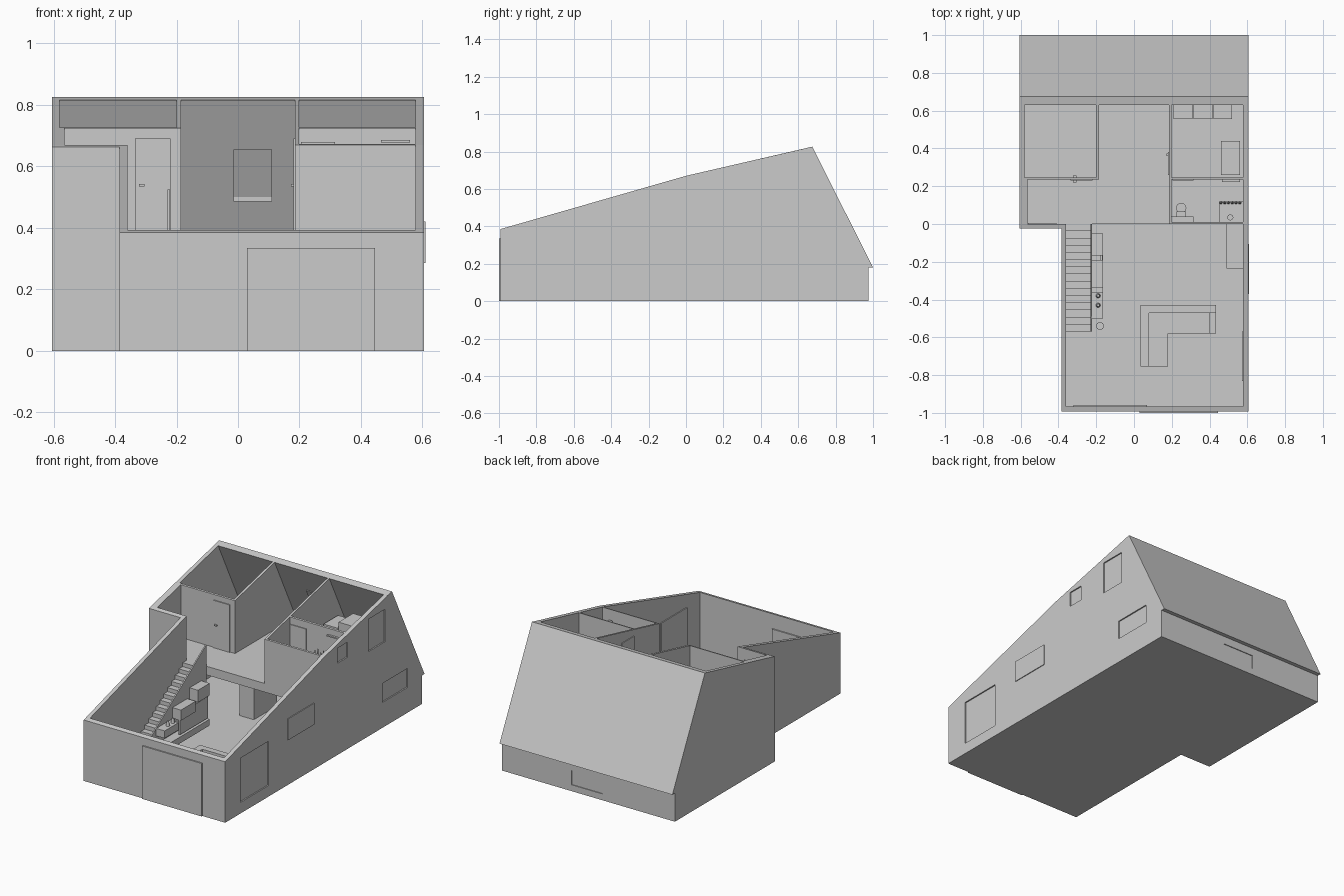
import bpy, bmesh, math
from mathutils import Matrix

old = bpy.data.objects.get("Cube")
if old:
    bpy.data.objects.remove(old, do_unlink=True)

grey = bpy.data.materials.new("plain grey")
grey.use_nodes = True
tone = (0.6, 0.6, 0.6, 1)
grey.diffuse_color = tone
grey.node_tree.nodes["Principled BSDF"].inputs["Base Color"].default_value = tone


def finish(name, bm, smooth=False):
    bmesh.ops.recalc_face_normals(bm, faces=bm.faces)
    for f in bm.faces:
        f.smooth = smooth
    mesh = bpy.data.meshes.new(name)
    bm.to_mesh(mesh)
    bm.free()
    mesh.materials.append(grey)
    ob = bpy.data.objects.new(name, mesh)
    bpy.context.collection.objects.link(ob)
    return ob


def prism(name, x0, x1, outline):
    """Extrude a (y, z) outline along x."""
    bm = bmesh.new()
    face = bm.faces.new([bm.verts.new((x0, y, z)) for y, z in outline])
    new = bmesh.ops.extrude_face_region(bm, geom=[face])["geom"]
    bmesh.ops.translate(bm, vec=(x1 - x0, 0, 0),
                        verts=[v for v in new if isinstance(v, bmesh.types.BMVert)])
    return finish(name, bm)


def box(name, x0, x1, y0, y1, z0, z1):
    return prism(name, x0, x1, [(y0, z0), (y1, z0), (y1, z1), (y0, z1)])


def round_part(name, x, y, z0, z1, r0, r1, sides=16):
    bm = bmesh.new()
    bmesh.ops.create_cone(bm, cap_ends=True, segments=sides, radius1=r0, radius2=r1,
                          depth=z1 - z0, matrix=Matrix.Translation((x, y, (z0 + z1) / 2)))
    return finish(name, bm)


def top(y):
    """Height of the cut line over the walls."""
    return 0.67 + y * (0.287 if y < 0 else 0.231)


def roof_in(z):
    """Inner face of the steep back roof."""
    return 0.63 + (0.815 - z) * 0.5


def sloped_wall(name, x0, x1, y0, y1, z0=0.0):
    line = [(y0, z0), (y1, z0), (y1, top(y1))]
    if y0 < 0 < y1:
        line.append((0, top(0)))
    return prism(name, x0, x1, line + [(y0, top(y0))])


def gable_wall(name, x0, x1, y0, z0, outer=False):
    """Side wall running back until it meets the steep roof."""
    if outer:
        back = [(0.975, 0), (0.975, 0.18), (0.995, 0.18), (0.672, 0.825)]
    else:
        back = [(roof_in(z0), z0), (0.63, top(0.63))]
    line = [(y0, z0)] + back
    if y0 < 0:
        line.append((0, top(0)))
    return prism(name, x0, x1, line + [(y0, top(y0))])


def recess(wall, *sizes):
    """Sink a panel into a wall."""
    cutter = box("cutter", *sizes)
    cutter.hide_render = True
    mod = wall.modifiers.new("recess", "BOOLEAN")
    mod.operation, mod.solver, mod.object = "DIFFERENCE", "EXACT", cutter
    bpy.context.view_layer.objects.active = wall
    bpy.ops.object.modifier_apply(modifier=mod.name)
    bpy.data.objects.remove(cutter, do_unlink=True)


FLOOR, UP = 0.015, 0.39

# Ground slab and upper floor
box("ground_floor_front", -0.385, 0.605, -0.992, 0, 0, FLOOR)
box("ground_floor_back", -0.605, 0.605, -0.025, 0.975, 0, FLOOR)
box("upper_floor", -0.58, 0.58, 0, 0.855, 0.335, UP)

# Outer walls
right = gable_wall("right_side_wall", 0.578, 0.605, -0.992, 0, True)
for y0, y1, z0, z1 in ((0.13, 0.23, 0.58, 0.675), (0.44, 0.605, 0.535, 0.74),
                       (-0.84, -0.56, 0.07, 0.35), (0.58, 0.83, 0.16, 0.28)):
    recess(right, 0.597, 0.7, y0, y1, z0, z1)
gable_wall("left_side_wall", -0.605, -0.58, -0.025, 0, True)
sloped_wall("hall_side_lining", -0.58, -0.565, 0, 0.235, UP)
sloped_wall("living_side_wall", -0.385, -0.36, -0.992, 0)
sloped_wall("wing_front_wall", -0.605, -0.36, -0.025, 0)
sloped_wall("front_wall", -0.385, 0.605, -0.992, -0.965)
back = box("back_wall", -0.605, 0.605, 0.95, 0.975, 0, 0.2)
recess(back, -0.1, 0.12, 0.97, 1.1, 0.04, 0.13)

# Steep back roof with its skylight
prism("back_roof", -0.605, 0.605,
      [(0.63, top(0.63)), (0.675, 0.826), (1.0, 0.18), (roof_in(0.18), 0.18)])
hi, lo = roof_in(0.655), roof_in(0.5)
prism("skylight", -0.015, 0.11, [(hi, 0.655), (hi - 0.008, 0.655), (lo - 0.008, 0.5),
                                 (lo - 0.008, 0.485), (roof_in(0.485), 0.485)])

# Inner walls of the upper floor
gable_wall("left_room_side_wall", -0.2, -0.185, 0.235, UP)
gable_wall("right_room_side_wall", 0.185, 0.198, 0, UP)
sloped_wall("left_room_front_wall", -0.58, -0.2, 0.235, 0.246, UP)
sloped_wall("right_room_front_wall", 0.198, 0.578, 0.235, 0.246, UP)
sloped_wall("bathroom_front_wall", 0.198, 0.578, 0, 0.01, UP)

# Ground floor partition
box("ground_partition", -0.145, -0.043, 0.22, 0.45, FLOOR, 0.335)
box("rear_partition", -0.58, 0.578, 0.6, 0.612, FLOOR, 0.335)

# Doors, handles and window plates
box("left_room_door", -0.335, -0.22, 0.229, 0.235, UP, 0.69)
box("left_room_handle", -0.322, -0.305, 0.22, 0.229, 0.534, 0.542)
box("left_room_inner_handle", -0.322, -0.305, 0.246, 0.256, 0.534, 0.542)
box("bathroom_door", 0.205, 0.315, 0.23, 0.235, UP, 0.68)
box("right_room_door", 0.18, 0.185, 0.26, 0.38, UP, 0.69)
box("right_room_handle", 0.172, 0.18, 0.36, 0.372, 0.534, 0.542)
box("front_shutter", 0.03, 0.445, -1.0, -0.992, 0.0, 0.335)
box("kitchen_window", 0.605, 0.61, -0.37, -0.105, 0.285, 0.42)
box("patio_inner_frame", 0.572, 0.578, -0.83, -0.57, 0.07, 0.35)
box("front_inner_panel", -0.32, 0.07, -0.965, -0.957, 0.02, 0.3)
box("hall_inner_panel", -0.56, -0.41, 0, 0.006, UP, 0.6)

# Staircase with solid balustrade
steps, run = 15, 0.57
tread, rise = run / steps, (UP - FLOOR) / steps
profile = [(0, FLOOR), (-run, FLOOR)]
for i in range(steps):
    y, z = -run + i * tread, FLOOR + (i + 1) * rise
    profile += [(y, z), (y + tread, z)]
prism("staircase", -0.36, -0.23, profile)
prism("balustrade", -0.23, -0.222,
      [(0, FLOOR), (-run, FLOOR), (-run, 0.14), (0, 0.525)])

# Wall cabinets, screen and shelf beside the stairs
for name, y0, y1, z0, z1 in (("high_cabinet", -0.167, -0.05, 0.24, 0.317),
                             ("middle_cabinet", -0.338, -0.19, 0.19, 0.257),
                             ("low_cabinet", -0.5, -0.36, 0.14, 0.187),
                             ("media_bench", -0.5, -0.05, 0.05, 0.09)):
    box(name, -0.222, -0.163, y0, y1, z0, z1)
box("screen", -0.178, -0.168, -0.338, -0.06, 0.1, 0.235)
round_part("floor_vase", -0.18, -0.54, FLOOR, 0.1, 0.014, 0.021)
for y in (-0.38, -0.43):
    round_part("cabinet_vase", -0.19, y, 0.187, 0.215, 0.012, 0.007)

# Corner sofa
box("sofa_long_seat", 0.08, 0.4, -0.58, -0.47, FLOOR, 0.075)
box("sofa_side_seat", 0.08, 0.18, -0.755, -0.58, FLOOR, 0.075)
box("sofa_long_back", 0.035, 0.435, -0.47, -0.43, FLOOR, 0.125)
box("sofa_side_back", 0.035, 0.08, -0.755, -0.47, FLOOR, 0.125)
box("sofa_arm", 0.4, 0.435, -0.58, -0.47, FLOOR, 0.1)

# Kitchen counter
box("kitchen_counter", 0.5, 0.578, -0.23, 0.2, FLOOR, 0.13)
box("kitchen_worktop", 0.49, 0.578, -0.235, 0.2, 0.13, 0.14)

# Bathroom
box("cistern_ledge", 0.198, 0.315, 0.01, 0.04, UP, 0.52)
round_part("toilet_bowl", 0.25, 0.085, UP, 0.45, 0.018, 0.027)
box("toilet_tank", 0.225, 0.275, 0.04, 0.065, UP, 0.48)
box("vanity", 0.45, 0.578, 0.01, 0.12, UP, 0.58)
box("bathroom_shelf", 0.465, 0.56, 0.222, 0.235, 0.678, 0.686)
for i in range(6):
    x = 0.46 + i * 0.02
    round_part("plant_leaf", x, 0.113, 0.58, 0.63 + 0.015 * (i % 2), 0.009, 0.002, 5)
round_part("plant_pot", 0.51, 0.035, 0.58, 0.61, 0.012, 0.016)

# Right room furniture
box("desk", 0.46, 0.56, 0.26, 0.44, 0.5, 0.515)
for x in (0.465, 0.545):
    for y in (0.265, 0.425):
        box("desk_leg", x, x + 0.01, y, y + 0.01, UP, 0.5)
for i, height in enumerate((0.56, 0.6, 0.57)):
    box("wardrobe", 0.21 + i * 0.105, 0.31 + i * 0.105, 0.555, 0.7, UP, height)
